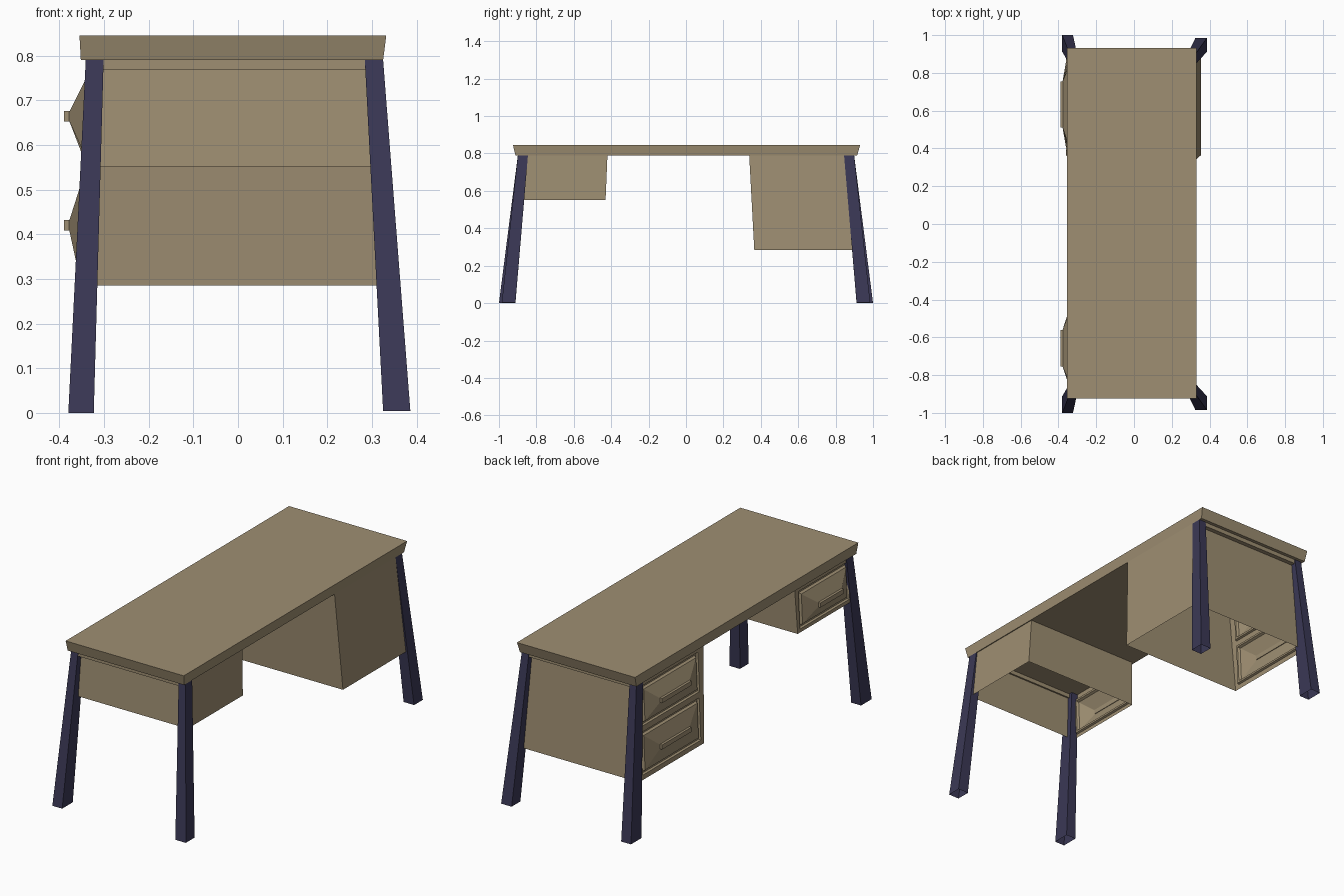
import bpy, bmesh

if "Cube" in bpy.data.objects:
    bpy.data.objects.remove(bpy.data.objects["Cube"])


def material(name, rgb):
    m = bpy.data.materials.new(name)
    m.diffuse_color = (*rgb, 1)
    m.use_nodes = True
    m.node_tree.nodes["Principled BSDF"].inputs["Base Color"].default_value = m.diffuse_color
    return m


WOOD = material("tan_wood", (0.342, 0.272, 0.168))
DARK = material("dark_blue_metal", (0.043, 0.040, 0.092))


def build(name, rings, mat, cap_start=False, cap_end=False):
    """Skin a list of equal-length closed rings of points."""
    bm = bmesh.new()
    loops = [[bm.verts.new(p) for p in r] for r in rings]
    n = len(loops[0])
    for a, b in zip(loops, loops[1:]):
        for i in range(n):
            j = (i + 1) % n
            bm.faces.new((a[i], a[j], b[j], b[i]))
    if cap_start:
        bm.faces.new(loops[0][::-1])
    if cap_end:
        bm.faces.new(loops[-1])
    me = bpy.data.meshes.new(name)
    bm.to_mesh(me)
    bm.free()
    me.materials.append(mat)
    ob = bpy.data.objects.new(name, me)
    bpy.context.collection.objects.link(ob)
    return ob


def rect(x0, x1, y0, y1, z):
    return [(x0, y0, z), (x1, y0, z), (x1, y1, z), (x0, y1, z)]


def box(name, x0, x1, y0, y1, z0, z1, mat):
    build(name, [rect(x0, x1, y0, y1, z0), rect(x0, x1, y0, y1, z1)], mat, True, True)


TOP = 0.79

# Table top, flaring slightly upwards
build("table_top", [rect(-0.352, 0.325, -0.912, 0.915, TOP),
                    rect(-0.355, 0.332, -0.925, 0.931, 0.845)], WOOD, True, True)

# Splayed legs, open underneath
for s, side in ((-1, "near"), (1, "far")):
    for left in (True, False):
        bx = (-0.38, -0.323) if left else (0.325, 0.386)
        tx = (-0.341, -0.301) if left else (0.284, 0.325)
        out = 1.0 if left else 0.985
        z0 = 0.0 if left else 0.004
        yb = sorted((s * 0.912, s * out))
        yt = sorted((s * 0.845, s * 0.899))
        build(f"{side}_{'left' if left else 'right'}_leg",
              [rect(*bx, *yb, z0), rect(*tx, *yt, TOP)], DARK, cap_end=True)

    # Thin rail between each pair of legs
    box(f"{side}_rail", -0.305, 0.292, *sorted((s * 0.865, s * 0.897)), 0.768, TOP, WOOD)


def front_x(z):
    """Leaning front plane of the cabinets."""
    return -0.338 - (TOP - z) * 0.045


def drawer(name, y0, y1, z0, z1, ry0, ry1, rz):
    def ring(inset, depth):
        a, b, c, d = y0 + inset, y1 - inset, z0 + inset, z1 - inset
        return [(front_x(z) + depth, y, z) for y, z in ((a, c), (b, c), (b, d), (a, d))]
    # Recessed border, then a hipped panel rising to the handle
    ridge = [(-0.378, y, z) for y, z in
             ((ry0, rz - 0.01), (ry1, rz - 0.01), (ry1, rz + 0.01), (ry0, rz + 0.01))]
    build(name + "_panel", [ring(0, 0), ring(0.004, 0.01), ring(0.014, 0.01),
                            ring(0.02, -0.002), ridge], WOOD, cap_end=True)
    box(name + "_handle", -0.39, -0.374, ry0, ry1, rz - 0.012, rz + 0.012, WOOD)


def cabinet(name, yt, yb, zb, xt, xb, openings):
    """Thin walled carcass, open underneath, with a framed drawer front."""
    bm = bmesh.new()

    def quad(*pts):
        bm.faces.new([bm.verts.new(p) for p in pts])

    lo = rect(front_x(zb), xb, *yb, zb)
    hi = rect(front_x(TOP), xt, *yt, TOP)
    for i in range(3):  # two sides and the back
        quad(lo[i], lo[i + 1], hi[i + 1], hi[i])

    def edge(k, z):
        return yb[k] + (yt[k] - yb[k]) * (z - zb) / (TOP - zb)

    def strip(z0, z1, a0, a1, b0, b1):
        quad((front_x(z0), b0, z0), (front_x(z0), a0, z0),
             (front_x(z1), a1, z1), (front_x(z1), b1, z1))

    z = zb
    for y0, y1, z0, z1 in openings:  # frame around each drawer
        strip(z, z0, edge(0, z), edge(0, z0), edge(1, z), edge(1, z0))
        strip(z0, z1, edge(0, z0), edge(0, z1), y0, y0)
        strip(z0, z1, y1, y1, edge(1, z0), edge(1, z1))
        z = z1
    strip(z, TOP, edge(0, z), edge(0, TOP), edge(1, z), edge(1, TOP))
    me = bpy.data.meshes.new(name)
    bm.to_mesh(me)
    bm.free()
    me.materials.append(WOOD)
    bpy.context.collection.objects.link(bpy.data.objects.new(name, me))


# Two-drawer cabinet at the far end
big = [(0.39, 0.875, 0.31, 0.53), (0.385, 0.86, 0.56, 0.765)]
cabinet("large_cabinet", (0.338, 0.872), (0.365, 0.905), 0.285, 0.325, 0.355, big)
drawer("lower_drawer", *big[0], 0.51, 0.755, 0.42)
drawer("upper_drawer", *big[1], 0.51, 0.755, 0.664)

# One-drawer cabinet at the near end
small = [(-0.86, -0.45, 0.57, 0.765)]
cabinet("small_cabinet", (-0.872, -0.42), (-0.888, -0.43), 0.552, 0.32, 0.329, small)
drawer("small_drawer", *small[0], -0.755, -0.56, 0.664)
